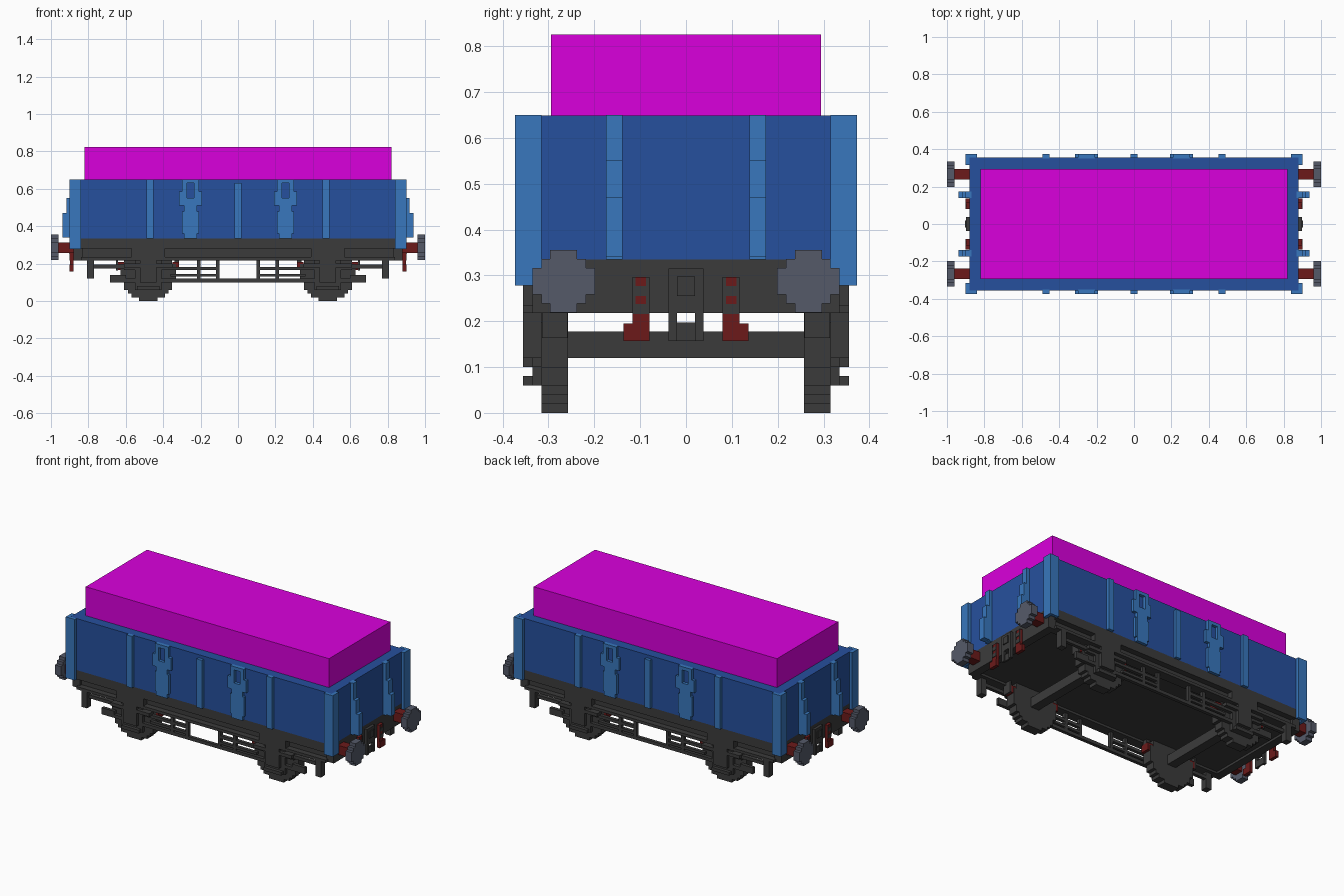
import bpy, bmesh, math

old = bpy.data.objects.get("Cube")
if old:
    bpy.data.objects.remove(old, do_unlink=True)


def linear(c):
    return c / 12.92 if c <= 0.04045 else ((c + 0.055) / 1.055) ** 2.4


def material(name, r, g, b):
    m = bpy.data.materials.new(name)
    col = tuple(linear(v / 255) for v in (r, g, b)) + (1.0,)
    m.diffuse_color = col
    m.use_nodes = True
    m.node_tree.nodes["Principled BSDF"].inputs["Base Color"].default_value = col
    return m


MAGENTA = material("magenta load", 218, 0, 220)
NAVY = material("dark blue body", 38, 80, 157)
BLUE = material("light blue trim", 56, 119, 189)
GREY = material("dark grey frame", 59, 59, 59)
RED = material("dark red fittings", 108, 26, 26)
STEEL = material("steel buffer", 85, 90, 105)


def part(name, mat, boxes, mx=False, my=False):
    """One object from boxes (x0, x1, y0, y1, z0, z1), mirrored on request."""
    bm = bmesh.new()
    for x0, x1, y0, y1, z0, z1 in boxes:
        for sx in ((1, -1) if mx else (1,)):
            for sy in ((1, -1) if my else (1,)):
                vs = bmesh.ops.create_cube(bm, size=1)["verts"]
                for v in vs:
                    v.co.x = sx * ((x0 + x1) / 2 + v.co.x * (x1 - x0))
                    v.co.y = sy * ((y0 + y1) / 2 + v.co.y * (y1 - y0))
                    v.co.z = (z0 + z1) / 2 + v.co.z * (z1 - z0)
    bmesh.ops.recalc_face_normals(bm, faces=bm.faces)
    me = bpy.data.meshes.new(name)
    bm.to_mesh(me)
    bm.free()
    me.materials.append(mat)
    ob = bpy.data.objects.new(name, me)
    bpy.context.collection.objects.link(ob)
    return ob


def stepped_disc(radius, steps):
    """Rows (half_width, low, high) that fill a blocky disc."""
    h = 2 * radius / steps
    rows = []
    for i in range(steps):
        low = -radius + i * h
        half = math.sqrt(radius ** 2 - (low + h / 2) ** 2)
        rows.append(((round(half / h - 0.5) + 0.5) * h, low, low + h))
    return rows


# Load and body
part("load", MAGENTA, [(-0.82, 0.82, -0.295, 0.295, 0.60, 0.825)])
part("body", NAVY, [(-0.88, 0.88, -0.355, 0.355, 0.335, 0.649)])

# Corner posts wrap the body edges
part("corner_posts", BLUE, [
    (0.84, 0.90, 0.355, 0.373, 0.278, 0.65),
    (0.88, 0.90, 0.315, 0.355, 0.278, 0.65)], True, True)

# Side ribs
part("side_ribs", BLUE, [(0.453, 0.49, 0.35, 0.373, 0.335, 0.65)], True, True)
part("centre_ribs", BLUE, [(-0.018, 0.018, 0.35, 0.373, 0.335, 0.63)], False, True)

# Slotted latch brackets on the sides
c = 0.254
part("side_brackets", BLUE, [
    (c - 0.062, c - 0.02, 0.35, 0.373, 0.51, 0.585),
    (c + 0.02, c + 0.062, 0.35, 0.373, 0.51, 0.585),
    (c - 0.045, c - 0.02, 0.35, 0.373, 0.585, 0.65),
    (c + 0.02, c + 0.045, 0.35, 0.373, 0.585, 0.65),
    (c - 0.02, c + 0.02, 0.35, 0.373, 0.51, 0.55),
    (c - 0.02, c + 0.02, 0.35, 0.373, 0.63, 0.65),
    (c - 0.036, c + 0.036, 0.35, 0.373, 0.335, 0.51),
    (c - 0.046, c + 0.046, 0.35, 0.372, 0.36, 0.48)], True, True)

# Stepped end ribs
part("end_ribs", BLUE, [
    (0.87, 0.90, 0.138, 0.175, 0.335, 0.65),
    (0.90, 0.918, 0.138, 0.175, 0.34, 0.55),
    (0.918, 0.937, 0.138, 0.175, 0.34, 0.47)], True, True)

# Underframe: floor, channel-shaped sole bars, headstocks
part("floor", GREY, [(-0.86, 0.86, -0.30, 0.30, 0.232, 0.336)])
part("sole_bars", GREY, [
    (-0.84, 0.84, 0.295, 0.355, 0.28, 0.336),
    (-0.84, 0.84, 0.295, 0.32, 0.235, 0.28),
    (-0.84, 0.84, 0.295, 0.355, 0.218, 0.235)], False, True)
part("headstocks", GREY, [(0.83, 0.88, -0.335, 0.335, 0.218, 0.336)], True)

# Side truss below the sole bars
part("side_truss", GREY, [
    (0, 0.685, 0.315, 0.335, 0.10, 0.12),
    (0.10, 0.118, 0.315, 0.335, 0.12, 0.22),
    (0.20, 0.22, 0.315, 0.335, 0.12, 0.22),
    (0.118, 0.36, 0.315, 0.335, 0.165, 0.183),
    (0.118, 0.36, 0.315, 0.335, 0.13, 0.145),
    (0.60, 0.685, 0.315, 0.335, 0.12, 0.14),
    (0.60, 0.80, 0.315, 0.335, 0.175, 0.195),
    (0.77, 0.807, 0.315, 0.355, 0.12, 0.22)], True, True)

# Axle guards, axle boxes and springs
a = 0.48
part("axle_guards", GREY, [
    (a - 0.13, a + 0.13, 0.315, 0.335, 0.165, 0.20),
    (a - 0.07, a + 0.07, 0.315, 0.335, 0.06, 0.22),
    (a - 0.09, a + 0.09, 0.315, 0.355, 0.235, 0.28),
    (a - 0.045, a + 0.045, 0.335, 0.355, 0.10, 0.22),
    (a - 0.13, a + 0.13, 0.335, 0.355, 0.18, 0.20),
    (a - 0.06, a + 0.06, 0.335, 0.355, 0.06, 0.08)], True, True)

# Wheels and axles
part("wheels", GREY, [(a - w, a + w, 0.257, 0.315, 0.148 + lo, 0.148 + hi)
                      for w, lo, hi in stepped_disc(0.148, 15)], True, True)
part("axles", GREY, [(a - 0.028, a + 0.028, -0.26, 0.26, 0.12, 0.177)], True)

# Brake blocks on both sides of each wheel, outer ones held by hangers
part("brake_blocks", RED, [
    (a - 0.165, a - 0.13, 0.26, 0.314, 0.165, 0.208),
    (a + 0.13, a + 0.162, 0.26, 0.314, 0.165, 0.208)], True, True)
part("brake_hangers", GREY, [
    (a - 0.165, a - 0.14, 0.27, 0.30, 0.208, 0.235),
    (a + 0.162, a + 0.172, 0.258, 0.314, 0.163, 0.235)], True, True)

# Buffers
part("buffer_shafts", RED, [(0.87, 0.96, 0.239, 0.295, 0.258, 0.314)], True, True)
part("buffer_heads", STEEL, [
    (0.96, 1.0, 0.267 - w, 0.267 + w, 0.287 + lo, 0.287 + hi)
    for w, lo, hi in stepped_disc(0.068, 7)], True, True)

# Coupling plate with an open link
part("couplings", GREY, [
    (0.88, 0.897, -0.038, 0.038, 0.218, 0.315),
    (0.897, 0.903, -0.02, 0.02, 0.255, 0.297),
    (0.88, 0.897, -0.038, -0.02, 0.157, 0.218),
    (0.88, 0.897, 0.02, 0.038, 0.157, 0.218),
    (0.88, 0.89, -0.02, 0.02, 0.157, 0.197)], True)

# Brake hoses with a foot, and grey clamp bands across the front
part("hoses", RED, [
    (0.88, 0.897, 0.08, 0.117, 0.195, 0.296),
    (0.88, 0.90, 0.08, 0.136, 0.157, 0.195)], True, True)
part("hose_clamps", GREY, [
    (0.896, 0.90, 0.08, 0.117, 0.255, 0.277),
    (0.896, 0.90, 0.08, 0.117, 0.216, 0.237),
    (0.896, 0.90, 0.08, 0.087, 0.237, 0.296),
    (0.896, 0.90, 0.11, 0.117, 0.237, 0.296)], True, True)
